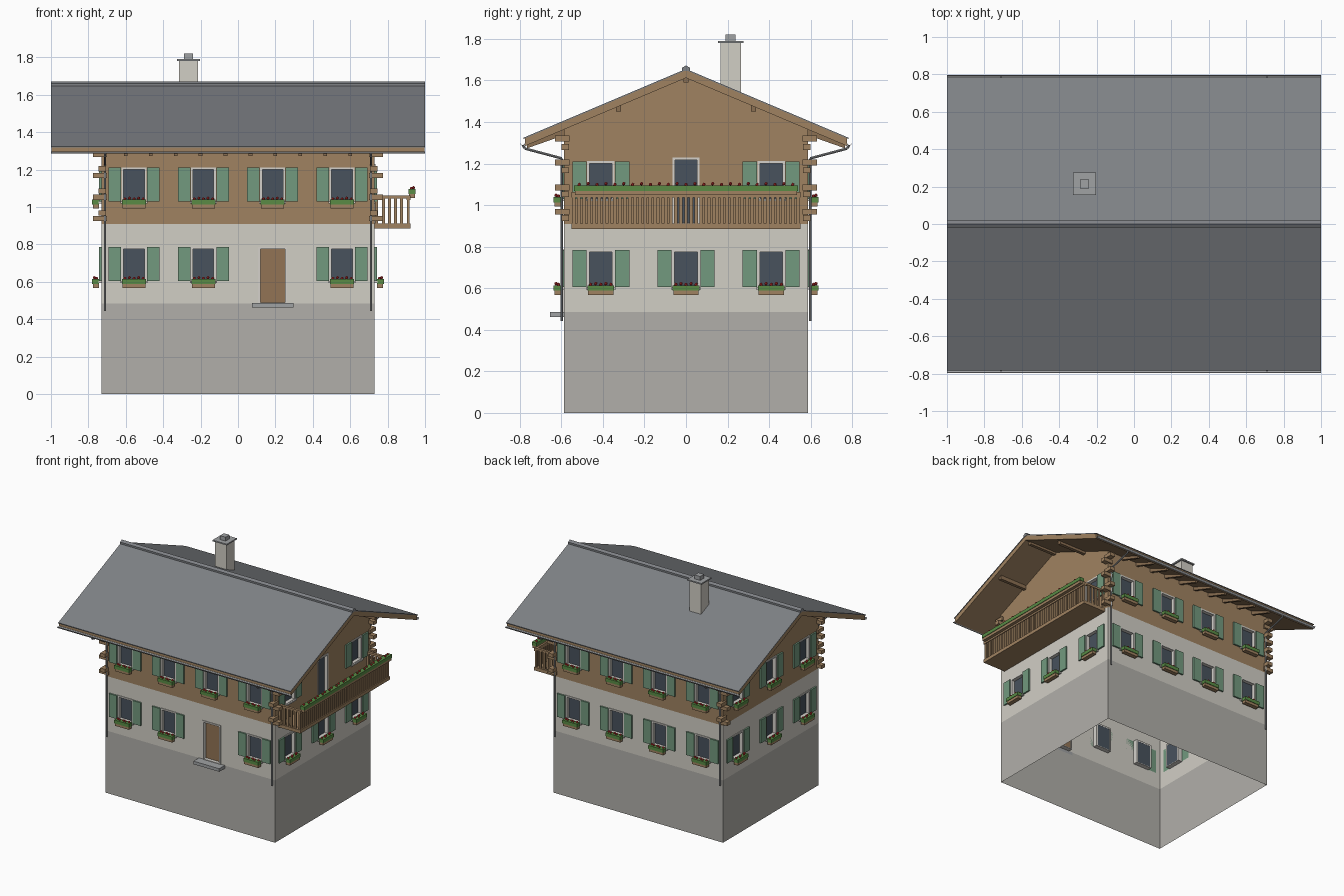
import bpy, bmesh, math
from mathutils import Matrix, Vector

if "Cube" in bpy.data.objects:
    bpy.data.objects.remove(bpy.data.objects["Cube"])

W, D = 0.73, 0.587            # half width and half depth of the house
Z_BASE, Z_WOOD, Z_EAVE = 0.485, 0.91, 1.366
SLOPE, RIDGE = 0.423, 1.655   # roof pitch and top of roof

COL = dict(stone=(.44, .43, .40), plaster=(.64, .62, .56), wood=(.35, .225, .12),
           dark_wood=(.26, .16, .085), roof=(.21, .22, .235), glass=(.065, .085, .11),
           frame=(.66, .64, .60), shutter=(.17, .32, .21), leaf=(.10, .26, .06),
           red=(.6, .03, .03), metal=(.35, .36, .37), door=(.29, .175, .09))
MATS = {}
for k, c in COL.items():
    MATS[k] = bpy.data.materials.new(k)
    MATS[k].diffuse_color = (*c, 1)

parts = {}                    # part name -> (bmesh, material)


def part(name, mat):
    return parts.setdefault(name, (bmesh.new(), mat))[0]


def box(name, mat, x, y, z, m=Matrix()):
    """Box between bounds x, y, z, transformed by m."""
    t = Matrix.Translation([(a + b) / 2 for a, b in (x, y, z)])
    s = Matrix.Diagonal([abs(b - a) for a, b in (x, y, z)] + [1])
    bmesh.ops.create_cube(part(name, mat), size=1, matrix=m @ t @ s)


def prism(name, mat, prof, x0, x1):
    """Extrude a (y, z) profile along x."""
    bm = part(name, mat)
    f = bm.faces.new([bm.verts.new((x0, y, z)) for y, z in prof])
    r = bmesh.ops.extrude_face_region(bm, geom=[f])
    vs = [v for v in r['geom'] if isinstance(v, bmesh.types.BMVert)]
    bmesh.ops.translate(bm, verts=vs, vec=(x1 - x0, 0, 0))
    bmesh.ops.recalc_face_normals(bm, faces=bm.faces)


def rod(name, mat, a, b, r, seg=8):
    a, b = Vector(a), Vector(b)
    q = (b - a).to_track_quat('Z', 'Y').to_matrix().to_4x4()
    bmesh.ops.create_cone(part(name, mat), cap_ends=True, segments=seg, radius1=r, radius2=r,
                          depth=(b - a).length, matrix=Matrix.Translation((a + b) / 2) @ q)


def wall(name, mat, m, half, d, z0, z1, holes=(), gable=0):
    """Thin wall sheet with rectangular openings (u0, u1, z0, z1)."""
    bm = part(name, mat)
    us = sorted({-half, half, *[u for h in holes for u in h[:2]]})
    zs = sorted({z0, z1, *[z for h in holes for z in h[2:]]})

    def quad(pts):
        bm.faces.new([bm.verts.new(m @ Vector((u, -d, z))) for u, z in pts])
    for a, b in zip(us, us[1:]):
        for c, e in zip(zs, zs[1:]):
            u, z = (a + b) / 2, (c + e) / 2
            if not any(h[0] < u < h[1] and h[2] < z < h[3] for h in holes):
                quad([(a, c), (b, c), (b, e), (a, e)])
    if gable:
        quad([(-half, z1), (half, z1), (0, gable)])


def opening(side, m, d, u, z0, z1, hw, fill='glass'):
    """Deep frame with a recessed pane or door leaf; returns the wall hole."""
    n, y = side + '_window_frames', (-d - .005, -d + .035)
    t = .012
    for s in (-1, 1):
        box(n, 'frame', (u + s * hw, u + s * (hw - t)), y, (z0, z1), m)
    box(n, 'frame', (u - hw + t, u + hw - t), y, (z1 - t, z1), m)
    box(n, 'frame', (u - hw + t, u + hw - t), y, (z0, z0 + .005), m)
    box(f'{side}_{fill}', fill, (u - hw + t, u + hw - t), (-d + .022, -d + .034), (z0 + .005, z1 - t), m)
    return (u - hw, u + hw, z0, z1)


def flower_box(name, m, u0, u1, y, z, n):
    """Planter with foliage and a row of flowers; y is its outer face, z its top."""
    box(name + '_planters', 'wood', (u0, u1), (y, y + .032), (z - .038, z - .008), m)
    box(name + '_foliage', 'leaf', (u0 - .003, u1 + .003), (y - .004, y + .034), (z - .018, z + .008), m)
    for i in range(n):
        p = Vector((u0 + (i + .5) * (u1 - u0) / n, y + (.008 if i % 2 else .02), z + .012 + .004 * (i % 2)))
        bmesh.ops.create_icosphere(part(name + '_flowers', 'red'), subdivisions=1, radius=.009,
                                   matrix=m @ Matrix.Translation(p))


def window(side, m, d, u, z0, planter=True):
    z1 = z0 + .185
    for s in (-1, 1):
        box(side + '_shutters', 'shutter', (u + s * .069, u + s * .137), (-d - .012, -d), (z0 + .003, z1 - .002), m)
    box(side + '_sills', 'frame', (u - .072, u + .072), (-d - .015, -d), (z0 - .008, z0 + .002), m)
    if planter:
        flower_box(side, m, u - .061, u + .061, -d - .046, z0 + .004, 5)
    return opening(side, m, d, u, z0, z1, .067)


# Four facades: rotation, half length, distance from centre, window positions
LONG, SHORT = (-.556, -.185, .185, .556), (-.41, 0, .41)
for side, ang, half, d, us in (('front', 0, W, D, LONG), ('right', 90, D, W, SHORT),
                               ('back', 180, W, D, LONG), ('left', 270, D, W, SHORT)):
    m = Matrix.Rotation(math.radians(ang), 4, 'Z')
    low, up = [], []
    for u in us:
        if side == 'front' and u == .185:
            low.append(opening(side, m, d, u, Z_BASE, .787, .078, 'door'))
        else:
            low.append(window(side, m, d, u, .602))
        if side == 'right' and u == 0:
            up.append(opening(side, m, d, u, .912, 1.23, .065))
        else:
            up.append(window(side, m, d, u, 1.027, side != 'right'))
    wall('stone_base', 'stone', m, half, d, 0, Z_BASE)
    wall('plaster_walls', 'plaster', m, half, d, Z_BASE, Z_WOOD, low)
    wall('timber_walls', 'wood', m, half, d, Z_WOOD, Z_EAVE, up, 1.614 if ang % 180 else 0)

# Door step
box('door_step', 'metal', (.075, .297), (-.655, -D), (.462, .486))

# Balcony on the right gable
R = Matrix.Rotation(math.pi / 2, 4, 'Z')
box('balcony_floor', 'wood', (W, .922), (-.55, .55), (.886, .912))
box('balcony_rails', 'wood', (.9, .922), (-.55, .55), (1.036, 1.062))
for i in range(45):
    y = -.54 + 1.08 * i / 44
    box('balcony_balusters', 'wood', (.904, .916), (y - .008, y + .008), (.91, 1.04))
for s in (-1, 1):
    box('balcony_rails', 'wood', (W, .9), (s * .53, s * .55), (1.046, 1.062))
    for x in (.741, .777, .809, .841, .873):
        box('balcony_balusters', 'wood', (x - .008, x + .008), (s * .534, s * .546), (.91, 1.05))
flower_box('balcony', R, -.535, .535, -.946, 1.087, 25)

# Log ends crossing at the corners
for sx in (-1, 1):
    for sy in (-1, 1):
        for z in (.938, 1.052, 1.168, 1.28):
            box('corner_log_ends', 'wood', (sx * .70, sx * .775), (sy * .562, sy * .6), (z - .014, z + .014))
        for z in (.968, 1.085, 1.205, 1.32):
            box('corner_log_ends', 'wood', (sx * .705, sx * .745), (sy * .56, sy * .63), (z - .014, z + .014))

# Roof: timber deck, tile layer, ridge cap


def roof_layer(name, mat, e, top, bottom, x):
    def h(off):
        return RIDGE - off - SLOPE * e
    prism(name, mat, [(-e, h(top)), (0, RIDGE - top), (e, h(top)), (e, h(bottom)),
                      (0, RIDGE - bottom), (-e, h(bottom))], -x, x)


roof_layer('roof_deck', 'wood', .774, .006, .043, .997)
roof_layer('roof_tiles', 'roof', .782, 0, .006, 1)
prism('ridge_cap', 'roof', [(-.02, 1.645), (-.02, 1.66), (0, 1.672), (.02, 1.66), (.02, 1.645)], -1, 1)

# Purlins under the gable overhangs
for y, z in ((0, 1.59), (-.325, 1.45), (.325, 1.45)):
    for s in (-1, 1):
        box('purlins', 'dark_wood', (s * .72, s * .96), (y - .012, y + .012), (z, z + .032))

for s in (-1, 1):
    # Rafter tails under the eaves
    for i in range(10):
        x = -.6 + i * .1333
        u = RIDGE - .04
        prism('rafter_tails', 'dark_wood',
              [(s * .57, u - SLOPE * .57), (s * .765, u - SLOPE * .765),
               (s * .765, u - SLOPE * .765 - .018), (s * .57, u - SLOPE * .57 - .032)], x - .01, x + .01)
    # Half-round gutter
    arc = [math.pi * (1 + k / 6) for k in range(7)]
    gut = [(s * .785 + .012 * math.cos(a), 1.297 + .012 * math.sin(a)) for a in arc]
    gut += [(s * .785 + .009 * math.cos(a), 1.297 + .009 * math.sin(a)) for a in reversed(arc)]
    prism('gutters', 'metal', gut, -1, 1)
    # Downpipes
    for x in (-.711, .711):
        pts = [(x, s * .785, 1.288), (x, s * .775, 1.272), (x, s * .598, 1.225), (x, s * .598, .443)]
        for a, b in zip(pts, pts[1:]):
            rod('downpipes', 'metal', a, b, .006)

# Chimney
cx, cy = -.265, .215
for name, mat, r, z in (('chimney_shaft', 'plaster', .05, (1.5, 1.78)), ('chimney_cap', 'metal', .061, (1.78, 1.79)),
                        ('chimney_pot', 'metal', .024, (1.79, 1.82))):
    box(name, mat, (cx - r, cx + r), (cy - r, cy + r), z)

# Turn every part into an object
for name, (bm, mat) in parts.items():
    if name in ('stone_base', 'plaster_walls', 'timber_walls'):
        bmesh.ops.remove_doubles(bm, verts=bm.verts, dist=1e-5)
    me = bpy.data.meshes.new(name)
    bm.to_mesh(me)
    bm.free()
    me.materials.append(MATS[mat])
    bpy.context.collection.objects.link(bpy.data.objects.new(name, me))

for m in bpy.data.materials:
    if m.users and not m.is_grease_pencil:
        m.use_nodes = True
        m.node_tree.nodes["Principled BSDF"].inputs["Base Color"].default_value = m.diffuse_color
